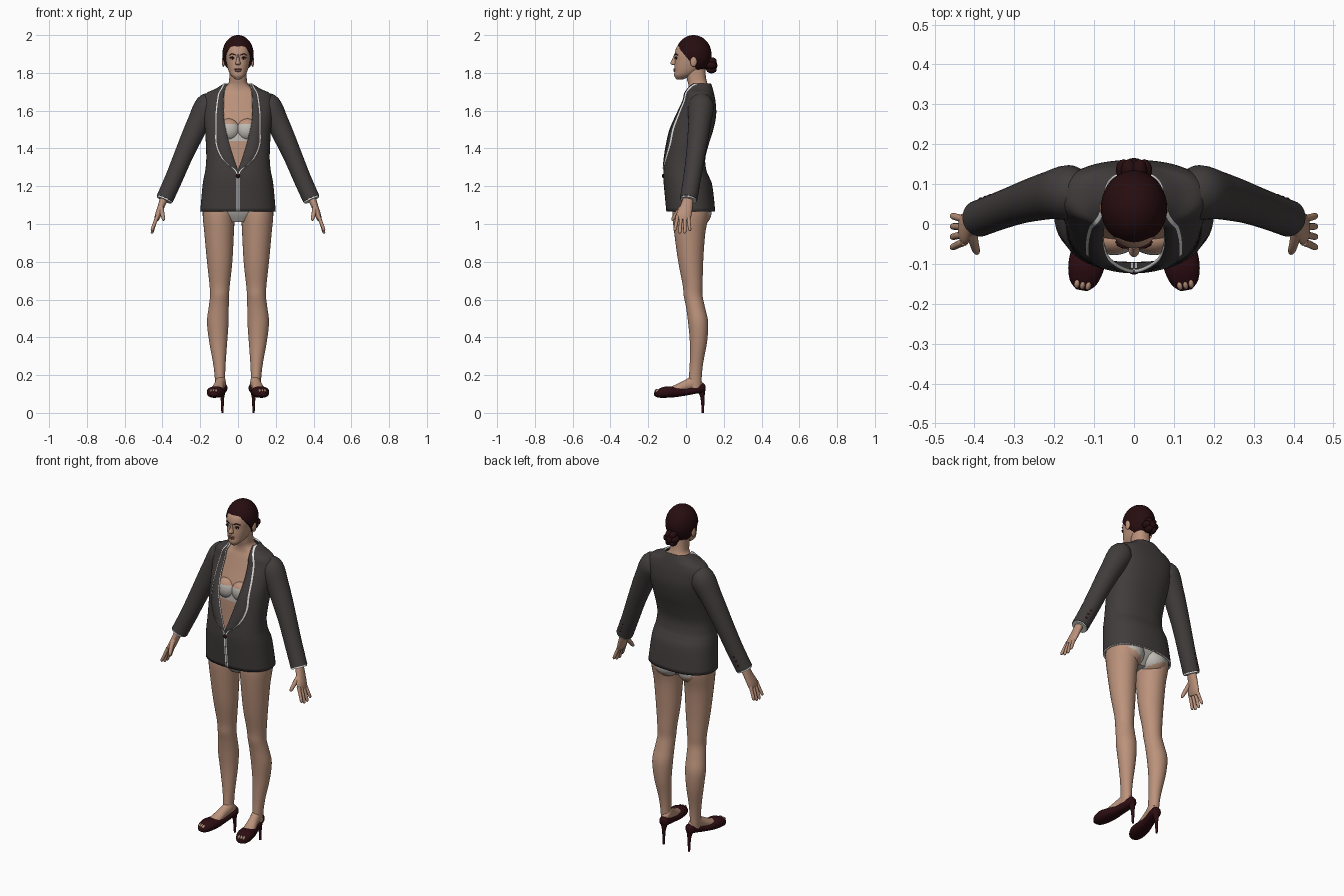
import bpy, bmesh, math
from mathutils import Vector, Matrix

if "Cube" in bpy.data.objects:
    bpy.data.objects.remove(bpy.data.objects["Cube"])

X, Y, Z = Vector((1, 0, 0)), Vector((0, 1, 0)), Vector((0, 0, 1))
made = []


def material(name, rgb):
    m = bpy.data.materials.new(name)
    m.use_nodes = True
    m.diffuse_color = (*rgb, 1)
    shader = next(n for n in m.node_tree.nodes if n.type == 'BSDF_PRINCIPLED')
    shader.inputs["Base Color"].default_value = (*rgb, 1)
    shader.inputs["Roughness"].default_value = 0.7
    return m


SKIN = material("skin", (0.5, 0.29, 0.2))
CLOTH = material("charcoal_cloth", (0.054, 0.046, 0.046))
HAIR = material("dark_brown_hair", (0.02, 0.004, 0.005))
SHOE = material("dark_red_leather", (0.026, 0.004, 0.006))
TRIM = material("white_trim", (0.8, 0.8, 0.78))
LINEN = material("pale_grey_underwear", (0.52, 0.49, 0.45))
LIPS = material("lips", (0.3, 0.11, 0.09))


def finish(name, bm, mats, mirror=False, rule=None):
    me = bpy.data.meshes.new(name)
    bm.to_mesh(me)
    bm.free()
    for m in mats:
        me.materials.append(m)
    if rule:
        for f in me.polygons:
            f.material_index = rule(f.center)
    ob = bpy.data.objects.new(name, me)
    bpy.context.collection.objects.link(ob)
    if mirror:
        ob.modifiers.new("Mirror", 'MIRROR')
    made.append(ob)
    return ob


def smooth_rows(rows, k=4):
    """Pass a smooth curve through rows of numbers."""
    out = []
    for i in range(len(rows) - 1):
        a, b, c, d = (rows[max(0, min(len(rows) - 1, i + o))] for o in (-1, 0, 1, 2))
        for s in range(k):
            t = s / k
            out.append([0.5 * (2 * q + (r - p) * t + (2 * p - 5 * q + 4 * r - u) * t * t
                               + (3 * q - p - 3 * r + u) * t ** 3)
                        for p, q, r, u in zip(a, b, c, d)])
    return out + [list(rows[-1])]


def spow(v, p):
    return math.copysign(abs(v) ** p, v)


def tube(name, rows, mats, ref=Y, axis=None, p=1.0, n=28, mirror=False, rule=None, frame=None, k=4):
    """Loft of oval rings; each row is x, y, z, radius along ref, other radius."""
    rows = smooth_rows(rows, k)
    bm = bmesh.new()
    pts = [Vector(r[:3]) for r in rows]
    rings = []
    for i, r in enumerate(rows):
        t = axis or (pts[min(i + 1, len(pts) - 1)] - pts[max(i - 1, 0)]).normalized()
        b = (ref - t * ref.dot(t)).normalized()
        c = t.cross(b)
        ring = []
        for j in range(n):
            a = math.tau * j / n
            ring.append(bm.verts.new(pts[i] + b * max(r[3], .001) * spow(math.cos(a), p)
                                     + c * max(r[4], .001) * spow(math.sin(a), p)))
        rings.append(ring)
    for u, v in zip(rings, rings[1:]):
        for j in range(n):
            bm.faces.new((u[j], u[(j + 1) % n], v[(j + 1) % n], v[j]))
    bm.faces.new(rings[0])
    bm.faces.new(rings[-1])
    bmesh.ops.recalc_face_normals(bm, faces=bm.faces)
    if frame:
        bm.transform(frame)
    return finish(name, bm, mats, mirror, rule)


def body(name, rows, mats, **kw):
    """Upright loft; each row is height, half width, front y, back y."""
    rows = [(0, (f + b) / 2, z, w, (b - f) / 2) for z, w, f, b in rows]
    return tube(name, rows, mats, ref=X, axis=Z, **kw)


def ball(name, at, size, mats, mirror=False, rule=None, seg=20, frame=None, cut=None):
    bm = bmesh.new()
    bmesh.ops.create_uvsphere(bm, u_segments=seg, v_segments=seg * 2 // 3, radius=1,
                              matrix=Matrix.Translation(at) @ Matrix.Diagonal((*size, 1)))
    if cut:
        bmesh.ops.bisect_plane(bm, geom=bm.verts[:] + bm.edges[:] + bm.faces[:],
                               plane_co=cut[0], plane_no=cut[1], clear_inner=True)
        bmesh.ops.holes_fill(bm, edges=bm.edges[:])
    if frame:
        bm.transform(frame)
    return finish(name, bm, mats, mirror, rule)


def briefs(c):
    start, slope = (0.995, 0.45) if c.y > 0.03 else (1.02, 0.6)
    return int(c.z > start + slope * abs(c.x))


# Torso, neck and underwear
body("torso", [(1.86, .048, 0, .1), (1.78, .046, .003, .105), (1.74, .053, .012, .115),
               (1.71, .09, .012, .128), (1.68, .13, .002, .134), (1.6, .152, -.025, .14),
               (1.52, .155, -.052, .125), (1.44, .148, -.06, .108), (1.35, .14, -.062, .09),
               (1.25, .152, -.065, .1), (1.15, .168, -.068, .125), (1.07, .15, -.062, .11),
               (1.01, .06, -.03, .07)], [SKIN, LINEN], p=.85, n=40,
     rule=lambda c: int(c.z < 1.12 or 1.45 < c.z < 1.515))
ball("bust", (.05, -.038, 1.5), (.058, .04, .058), [SKIN, LINEN], True,
     lambda c: int(c.z < 1.53), 28)
ball("seat", (.078, .055, 1.06), (.08, .08, .075), [SKIN, LINEN], True, briefs, 40)

# Legs
tube("legs", [(.1, .03, 1.12, .083, .095), (.102, .025, 1.05, .085, .097), (.1, .02, .95, .078, .082),
              (.097, .025, .8, .067, .066), (.097, .035, .68, .054, .053), (.098, .038, .62, .05, .05),
              (.102, .05, .56, .053, .05), (.107, .064, .48, .057, .053), (.105, .066, .38, .048, .046),
              (.099, .056, .27, .034, .036), (.096, .05, .2, .028, .034), (.094, .046, .13, .026, .036)],
     [SKIN, LINEN], ref=X, axis=Z, mirror=True, rule=briefs, k=6, n=32)

# Feet and high heels, turned outwards
TURN = (Matrix.Translation((.09, .05, 0)) @ Matrix.Rotation(.19, 4, 'Z')
        @ Matrix.Translation((0, -.05, 0)))


def foot_part(name, rows, mats, p):
    rows = [(0, y, (lo + hi) / 2, w, (hi - lo) / 2) for y, w, lo, hi in rows]
    tube(name, rows, mats, ref=X, axis=Y, p=p, mirror=True, frame=TURN)


foot_part("shoes", [(.102, .012, .115, .145), (.09, .026, .107, .158), (.06, .03, .103, .15),
                    (0, .033, .092, .132), (-.06, .043, .083, .138), (-.11, .045, .08, .14),
                    (-.15, .034, .081, .126), (-.17, .014, .09, .11)], [SHOE], .85)
foot_part("feet", [(.086, .018, .12, .165), (.045, .027, .12, .2), (0, .027, .11, .178),
                   (-.05, .033, .095, .152), (-.095, .034, .09, .134)], [SKIN], 1)
for i in range(3):
    ball("toe", (.014 * (i - 1), -.152, .115), (.008, .016, .012), [SKIN], True, seg=12, frame=TURN)
tube("stiletto_heels", [(0, .08, .12, .022, .022), (0, .088, .08, .01, .011),
                        (0, .09, 0, .006, .006)], [SHOE], ref=X, axis=Z, n=14, mirror=True, frame=TURN)


# Jacket: open front, lapels, piping along the lapel edge
# Rows: height, half width, front y, back y, opening, lapel edge
JACKET = [(1.745, .073, .02, .132, .066, .07), (1.715, .12, .0, .142, .072, .085),
          (1.692, .168, -.01, .148, .074, .098), (1.65, .188, -.02, .156, .076, .106),
          (1.58, .184, -.054, .16, .077, .113), (1.5, .175, -.088, .145, .066, .114),
          (1.42, .17, -.104, .12, .045, .111), (1.345, .168, -.114, .102, .021, .078),
          (1.285, .173, -.119, .108, 0, .012), (1.25, .18, -.12, .122, 0, .002),
          (1.2, .188, -.117, .14, 0, .002), (1.066, .2, -.104, .155, 0, .002)]


def jacket():
    p, back = .85, 26
    bm = bmesh.new()
    rings = []
    for z, w, f, b, gap, lapel in smooth_rows(JACKET, 5):
        gap = max(gap, 0) if z > 1.285 else 0
        lapel = max(lapel, gap + .002)
        angles = [math.asin(min(1, x / w) ** (1 / p)) for x in (gap, lapel, lapel + .006)]
        first = angles[-1]
        angles += [first + (math.pi - first) * j / back for j in range(1, back + 1)]
        ring = []
        for j, a in enumerate(angles):
            y = (f + b) / 2 - (b - f) / 2 * spow(math.cos(a), p)
            lift = .005 if j < 2 and z > 1.29 else 0
            ring.append(bm.verts.new((w * max(0, math.sin(a)) ** p, y - lift, z)))
        rings.append(ring)
    for u, v in zip(rings, rings[1:]):
        for j in range(len(u) - 1):
            face = bm.faces.new((v[j], v[j + 1], u[j + 1], u[j]))
            face.material_index = int(j == 1)
    ob = finish("jacket", bm, [CLOTH, TRIM], True)
    shell = ob.modifiers.new("Thickness", 'SOLIDIFY')
    shell.thickness, shell.offset = .009, -1
    shell.material_offset_rim = 1


jacket()
ball("front_button", (0, -.121, 1.255), (.011, .006, .011), [HAIR], seg=14)

# Sleeves with shirt cuffs and buttons
SLEEVE = [(.125, .085, 1.652, .045), (.16, .08, 1.625, .068), (.21, .072, 1.535, .06),
          (.25, .062, 1.45, .055), (.29, .05, 1.36, .05), (.34, .032, 1.24, .047),
          (.388, .014, 1.133, .046)]
tube("sleeves", [(*r, r[-1]) for r in SLEEVE], [CLOTH], mirror=True)
tube("shirt_cuffs", [(.38, .017, 1.15, .042, .042), (.391, .013, 1.126, .043, .043)],
     [TRIM], mirror=True, k=1)
for i in range(3):
    ball("cuff_button", (.382 - .011 * i, .06 + .004 * i, 1.165 + .024 * i),
         (.009, .007, .009), [HAIR], True, seg=12)

# Hands
tube("palms", [(.388, .013, 1.145, .026, .022), (.408, .002, 1.09, .033, .018),
               (.424, -.012, 1.045, .04, .016), (.431, -.017, 1.022, .033, .011)],
     [SKIN], mirror=True, n=20)
for i in range(4):
    y0, y1, tip = .012 - .019 * i, .02 - .026 * i, .962 - .012 * (i in (1, 2))
    tube("finger", [(.425, y0, 1.045, .01, .01), (.441, (y0 + y1) / 2, 1.005, .009, .009),
                    (.454, y1, tip + .01, .008, .008), (.456, y1, tip, .003, .003)],
         [SKIN], mirror=True, n=12)
tube("thumbs", [(.408, -.012, 1.095, .014, .014), (.402, -.045, 1.06, .012, .012),
                (.395, -.068, 1.028, .009, .009), (.393, -.073, 1.018, .003, .003)],
     [SKIN], ref=X, mirror=True, n=12)

# Head and face
body("head", [(1.766, .014, -.05, -.015), (1.785, .036, -.062, .03), (1.81, .05, -.061, .07),
              (1.84, .059, -.061, .1), (1.87, .064, -.059, .11), (1.9, .066, -.06, .115),
              (1.935, .064, -.05, .115), (1.96, .052, -.024, .1), (1.975, .028, .01, .07)],
     [SKIN], p=.88, n=36)
body("nose", [(1.897, .006, -.063, -.04), (1.872, .008, -.073, -.04), (1.851, .014, -.083, -.045),
              (1.842, .011, -.072, -.045)], [SKIN], n=16)
ball("ears", (.077, .04, 1.86), (.009, .018, .028), [SKIN], True)
ball("upper_lip", (0, -.06, 1.819), (.02, .007, .005), [LIPS])
ball("lower_lip", (0, -.06, 1.811), (.017, .007, .006), [LIPS])
ball("lashes", (.029, -.052, 1.879), (.015, .006, .007), [HAIR], True)
ball("eyes", (.029, -.053, 1.877), (.012, .0065, .0045), [TRIM], True)
ball("irises", (.029, -.057, 1.877), (.005, .004, .0048), [HAIR], True, seg=12)
tube("eyebrows", [(.013, -.059, 1.894, .003, .002), (.03, -.056, 1.9, .004, .003),
                  (.046, -.044, 1.894, .003, .001)], [HAIR], n=10, mirror=True)

# Pulled-back hair with a twisted bun
ball("hair", (0, .04, 1.898), (.083, .095, .102), [HAIR], seg=40,
     cut=((0, -.045, 1.94), (0, 1.2, 1)))
ball("bun_core", (0, .132, 1.84), (.034, .034, .036), [HAIR])
for i in range(6):
    a = math.tau * i / 6
    ball("bun_twist", (.026 * math.cos(a), .135, 1.84 + .026 * math.sin(a)), (.02, .028, .02), [HAIR], seg=14)

# Shading
bpy.ops.object.select_all(action='DESELECT')
for ob in made:
    ob.select_set(True)
bpy.context.view_layer.objects.active = made[0]
bpy.ops.object.shade_smooth_by_angle(angle=math.radians(50))
